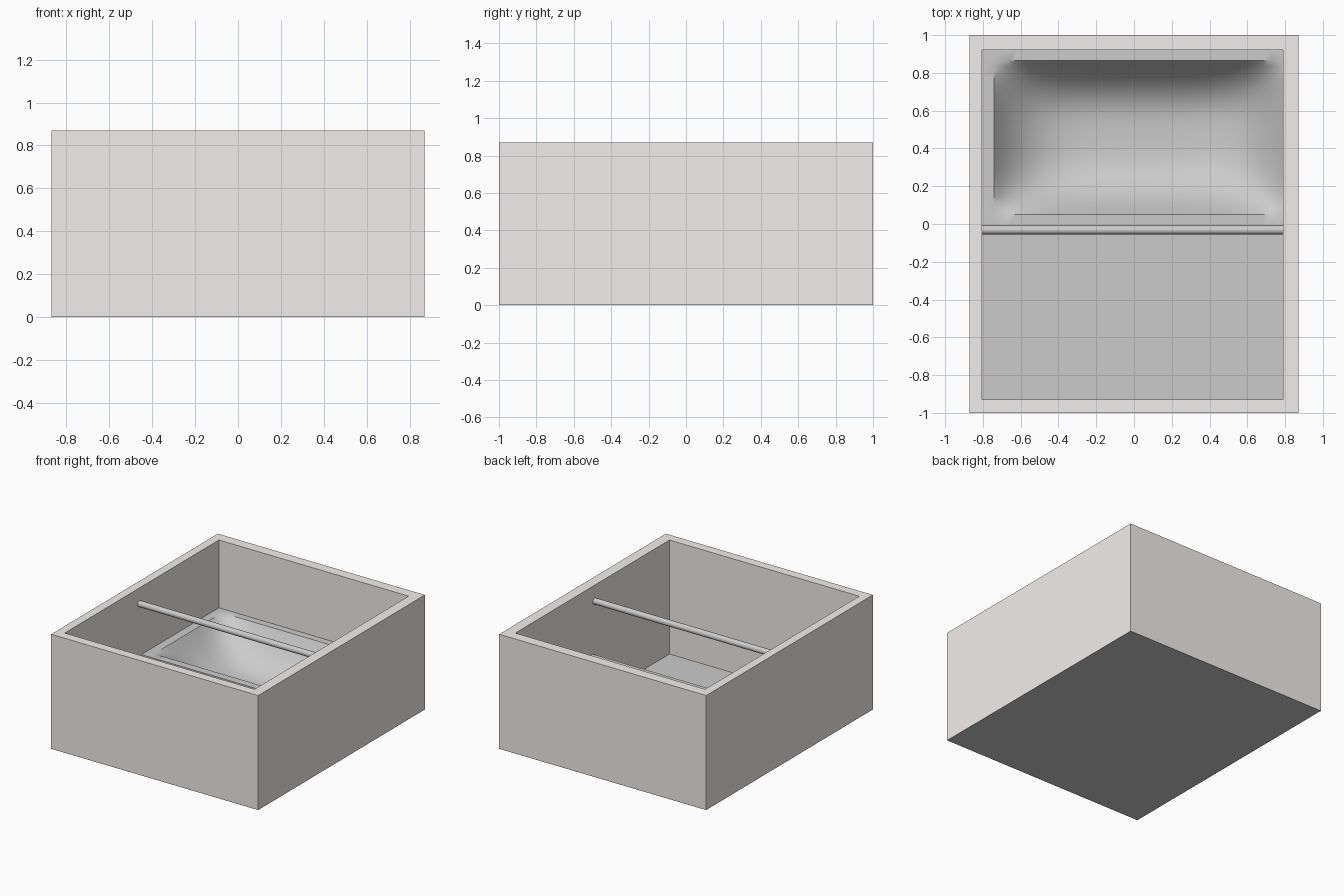
import bpy, bmesh
from math import pi

if "Cube" in bpy.data.objects:
    bpy.data.objects.remove(bpy.data.objects["Cube"])


def finish(name, bm, mat=None, smooth=None):
    bmesh.ops.recalc_face_normals(bm, faces=bm.faces)
    mesh = bpy.data.meshes.new(name)
    bm.to_mesh(mesh)
    bm.free()
    ob = bpy.data.objects.new(name, mesh)
    bpy.context.collection.objects.link(ob)
    if mat:
        mesh.materials.append(mat)
    if smooth:
        bpy.ops.object.select_all(action='DESELECT')
        ob.select_set(True)
        bpy.context.view_layer.objects.active = ob
        bpy.ops.object.shade_smooth_by_angle(angle=smooth)
    return ob


def rect(bm, x0, x1, y0, y1, z):
    return [bm.verts.new((x, y, z)) for x, y in
            ((x0, y0), (x1, y0), (x1, y1), (x0, y1))]


def frange(a, b, n):
    return [a + (b - a) * i / n for i in range(n + 1)]


wall_mat = bpy.data.materials.new("wall_paint")
wall_mat.diffuse_color = (0.9, 0.855, 0.85, 1)
wall_mat.use_nodes = True
wall_mat.node_tree.nodes["Principled BSDF"].inputs["Base Color"].default_value = wall_mat.diffuse_color

OUTER = (-0.87, 0.87, -1.0, 1.0)
INNER = (-0.805, 0.79, -0.93, 0.92)
FLOOR, TOP, RIM = 0.004, 0.87, 0.355

# Room walls: closed rectangular ring
bm = bmesh.new()
rings = [rect(bm, *OUTER, FLOOR), rect(bm, *OUTER, TOP),
         rect(bm, *INNER, TOP), rect(bm, *INNER, FLOOR)]
for a, b in zip(rings, rings[1:] + rings[:1]):
    for i in range(4):
        j = (i + 1) % 4
        bm.faces.new((a[i], a[j], b[j], b[i]))
finish("room_walls", bm, wall_mat)

# Floor slab
bm = bmesh.new()
low, high = rect(bm, *OUTER, 0), rect(bm, *OUTER, FLOOR)
bm.faces.new(low)
bm.faces.new(high)
for i in range(4):
    j = (i + 1) % 4
    bm.faces.new((low[i], low[j], high[j], high[i]))
finish("floor", bm)

# Bathtub: flat rim around a bowl that is steep mid-side and shallow in the corners
BX, BY, DEPTH = (-0.74, 0.80), (0.05, 0.865), 0.28


def bowl_z(x, y):
    u = abs(2 * (x - BX[0]) / (BX[1] - BX[0]) - 1)
    v = abs(2 * (y - BY[0]) / (BY[1] - BY[0]) - 1)
    if u >= 1 or v >= 1:
        return RIM
    return RIM - DEPTH * (1 - u ** 4) * (1 - v ** 3)


bm = bmesh.new()
xs = [INNER[0]] + frange(*BX, 40) + [0.86]
ys = [-0.01] + frange(*BY, 28) + [INNER[3]]
grid = [[bm.verts.new((x, y, bowl_z(x, y))) for x in xs] for y in ys]
for r0, r1 in zip(grid, grid[1:]):
    for i in range(len(xs) - 1):
        bm.faces.new((r0[i], r0[i + 1], r1[i + 1], r1[i]))
edges = [e for e in bm.edges if e.is_boundary]
skirt = bmesh.ops.extrude_edge_only(bm, edges=edges)["geom"]
for v in skirt:
    if isinstance(v, bmesh.types.BMVert):
        v.co.z = FLOOR
finish("bathtub", bm, smooth=pi / 6)

# Shower curtain rod spanning wall to wall
bpy.ops.mesh.primitive_cylinder_add(
    vertices=32, radius=0.023, depth=INNER[1] - INNER[0],
    location=((INNER[0] + INNER[1]) / 2, -0.032, 0.75), rotation=(0, pi / 2, 0))
rod = bpy.context.object
rod.name = "curtain_rod"
bpy.ops.object.shade_smooth_by_angle(angle=pi / 6)
